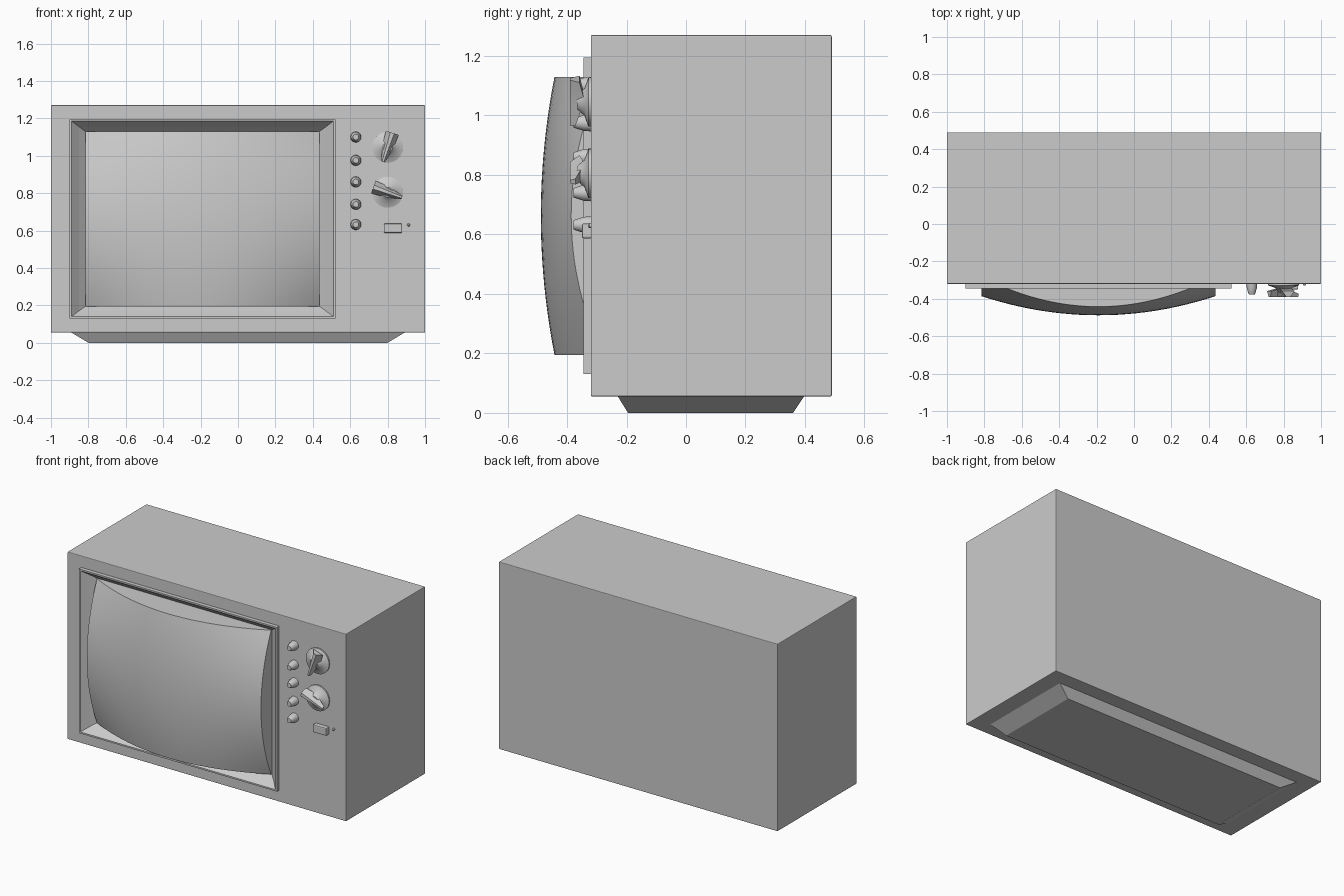
import bpy, bmesh, math
from mathutils import Matrix

if "Cube" in bpy.data.objects:
    bpy.data.objects.remove(bpy.data.objects["Cube"])

FRONT = -0.32          # y of the cabinet front
CX, CZ = -0.19, 0.6625  # screen centre


def make(name, verts, faces, smooth=None):
    me = bpy.data.meshes.new(name)
    me.from_pydata(verts, [], faces)
    bm = bmesh.new()
    bm.from_mesh(me)
    bmesh.ops.recalc_face_normals(bm, faces=bm.faces)
    bm.to_mesh(me)
    bm.free()
    ob = bpy.data.objects.new(name, me)
    bpy.context.collection.objects.link(ob)
    if smooth:
        shade(ob, smooth)
    return ob


def shade(ob, deg=35):
    bpy.ops.object.select_all(action='DESELECT')
    ob.select_set(True)
    bpy.context.view_layer.objects.active = ob
    bpy.ops.object.shade_smooth_by_angle(angle=math.radians(deg))


def loft(name, rings, caps=(True, True), smooth=None):
    n = len(rings[0])
    verts = [v for r in rings for v in r]
    faces = [(k*n + i, k*n + (i+1) % n, (k+1)*n + (i+1) % n, (k+1)*n + i)
             for k in range(len(rings) - 1) for i in range(n)]
    if caps[0]:
        faces.append(tuple(range(n)))
    if caps[1]:
        faces.append(tuple(range((len(rings)-1)*n, len(rings)*n)))
    return make(name, verts, faces, smooth)


def rect_y(cx, cz, hx, hz, y):
    return [(cx + sx*hx, y, cz + sz*hz) for sx, sz in ((-1, -1), (1, -1), (1, 1), (-1, 1))]


def rect_z(x0, x1, y0, y1, z):
    return [(x0, y0, z), (x1, y0, z), (x1, y1, z), (x0, y1, z)]


def box(name, x0, x1, y0, y1, z0, z1, bevel=0):
    ob = loft(name, [rect_z(x0, x1, y0, y1, z0), rect_z(x0, x1, y0, y1, z1)])
    if bevel:
        m = ob.modifiers.new("Bevel", 'BEVEL')
        m.width, m.segments = bevel, 2
    return ob


def turned(name, x, z, profile, n=32):
    # round part along -y, profile of (radius, y)
    rings = [[(x + r*math.cos(2*math.pi*i/n), y, z + r*math.sin(2*math.pi*i/n))
              for i in range(n)] for r, y in profile]
    return loft(name, rings, smooth=35)


# cabinet with a recess behind the screen
cabinet = box("cabinet", -1, 1, FRONT, 0.49, 0.055, 1.27, 0.004)
cutter = box("screen_recess_cutter", CX-0.70, CX+0.70, -0.5, -0.24, CZ-0.5225, CZ+0.5225)
cutter.hide_render = True
cutter.hide_set(True)
cut = cabinet.modifiers.new("Recess", 'BOOLEAN')
cut.operation, cut.object, cut.solver = 'DIFFERENCE', cutter, 'EXACT'

# tapered foot
loft("base", [rect_z(-0.80, 0.80, -0.195, 0.36, 0),
              rect_z(-0.90, 0.90, -0.232, 0.40, 0.06)])

# sloping screen surround
loft("screen_frame", [rect_y(CX, CZ, hx, hz, y) for hx, hz, y in (
    (0.71, 0.5325, -0.30), (0.71, 0.5325, -0.345), (0.70, 0.5225, -0.345),
    (0.66, 0.492, -0.305), (0.622, 0.4645, -0.272))], caps=(False, False))

# bulging picture tube
N = 24
HX, HZ = 0.625, 0.4675
verts, faces = [], []
for j in range(N + 1):
    for i in range(N + 1):
        u, v = 2*i/N - 1, 2*j/N - 1
        y = -0.488 + 0.102*u*u + 0.046*v*v + 0.058*u*u*v*v
        verts.append((CX + u*HX, y, CZ + v*HZ))
idx = lambda i, j: j*(N + 1) + i
for j in range(N):
    for i in range(N):
        faces.append((idx(i, j), idx(i+1, j), idx(i+1, j+1), idx(i, j+1)))
rim = ([idx(i, 0) for i in range(N)] + [idx(N, j) for j in range(N)]
       + [idx(i, N) for i in range(N, 0, -1)] + [idx(0, j) for j in range(N, 0, -1)])
b0 = len(verts)
verts += [(verts[k][0], -0.25, verts[k][2]) for k in rim]
for k in range(len(rim)):
    k2 = (k + 1) % len(rim)
    faces.append((rim[k], rim[k2], b0 + k2, b0 + k))
faces.append(tuple(range(b0, b0 + len(rim))))
make("screen", verts, faces, 35)

# column of small knobs
for k, z in enumerate((1.10, 0.975, 0.86, 0.74, 0.632)):
    turned(f"small_knob_{k+1}", 0.63, z, [(0.029, FRONT+0.005), (0.027, -0.343),
                                         (0.018, -0.372), (0.015, -0.378), (0.011, -0.378)], 24)

# two large dials, each with a wedge shaped grip
for k, (z, ang) in enumerate(((1.045, 72), (0.805, 160))):
    x = 0.80
    turned(f"dial_{k+1}", x, z, [(0.083, FRONT+0.005), (0.083, -0.328), (0.045, -0.342),
                                 (0.026, -0.366)])
    # outline of half-widths along the grip: back and front edge
    rot = Matrix.Rotation(math.radians(-ang), 4, 'Y')
    stations = ((-0.081, 0.010, 0.005, -0.372), (-0.02, 0.024, 0.007, -0.352),
                (0.03, 0.032, 0.009, -0.345), (0.081, 0.036, 0.011, -0.358))
    rings = [[(s, yb, -wb), (s, yb, wb), (s, -0.39, wf), (s, -0.39, -wf)]
             for s, wb, wf, yb in stations]
    grip = loft(f"dial_grip_{k+1}", rings, smooth=35)
    grip.matrix_world = Matrix.Translation((x, 0, z)) @ rot

# power button and indicator lamp
box("power_button", 0.78, 0.878, -0.35, FRONT+0.005, 0.587, 0.637, 0.006)
turned("indicator_lamp", 0.912, 0.63, [(0.008, FRONT+0.005), (0.008, -0.325), (0.004, -0.329)], 16)
